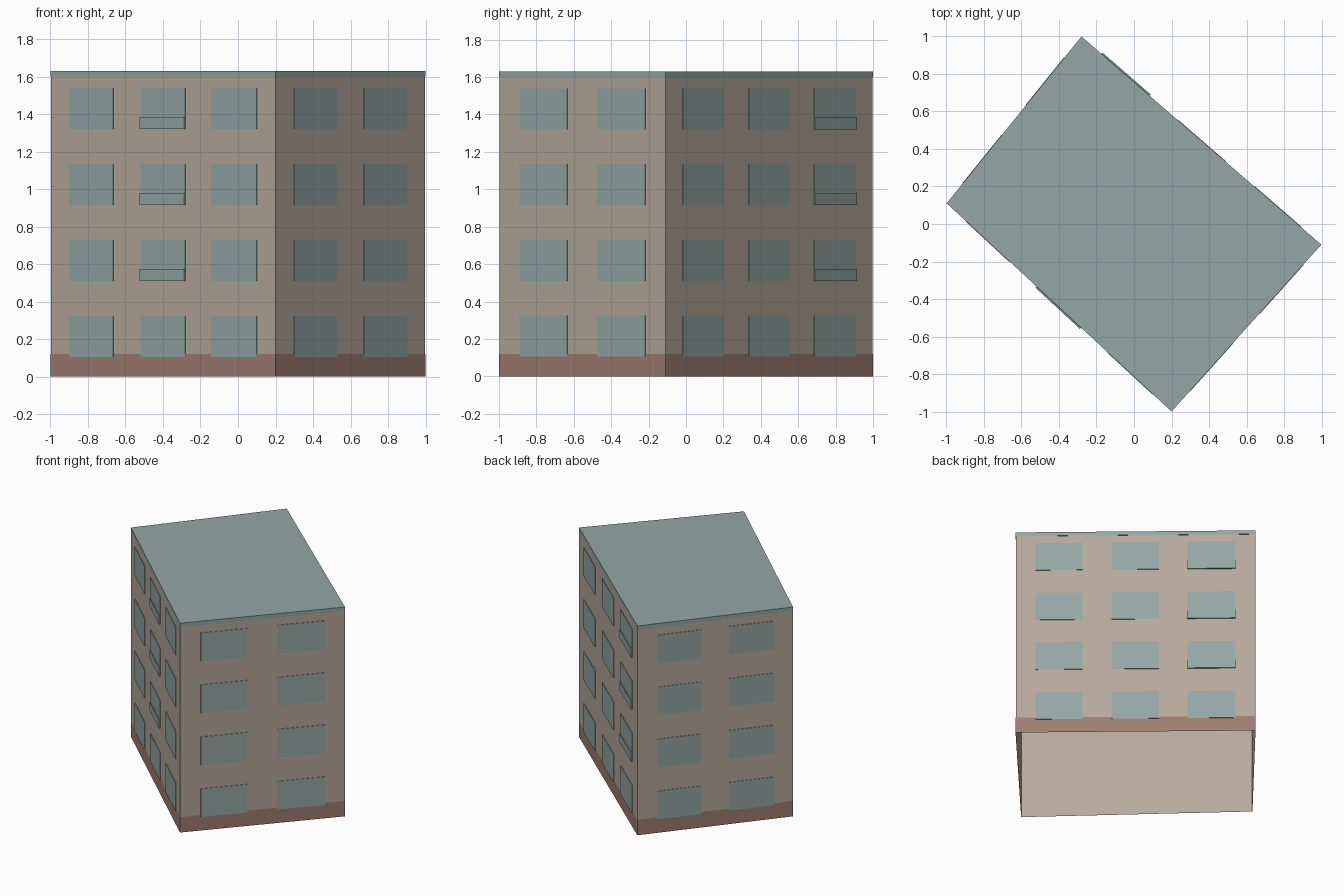
import bpy
from mathutils import Vector

cube = bpy.data.objects.get("Cube")
if cube:
    bpy.data.objects.remove(cube, do_unlink=True)


def material(name, rgb):
    m = bpy.data.materials.new(name)
    m.use_nodes = True
    m.diffuse_color = (*rgb, 1)
    m.node_tree.nodes["Principled BSDF"].inputs["Base Color"].default_value = (*rgb, 1)
    return m


BEIGE = material("beige plaster", (0.47, 0.40, 0.33))
BROWN = material("brown plinth", (0.35, 0.205, 0.16))
TEAL = material("grey teal", (0.30, 0.385, 0.38))

# Footprint, counter-clockwise from the west corner
WEST, SOUTH = Vector((-0.997, 0.11, 0)), Vector((0.2, -0.998, 0))
EAST, NORTH = Vector((0.997, -0.11, 0)), Vector((-0.28, 0.998, 0))
CORNERS = [WEST, SOUTH, EAST, NORTH]
HEIGHT, PLINTH, EAVES = 1.63, 0.12, 1.6
SILLS = [0.105, 0.51, 0.915, 1.32]
PANE = 0.22


def add(name, verts, faces, mat):
    mesh = bpy.data.meshes.new(name)
    mesh.from_pydata(verts, [], faces)
    mesh.materials.append(mat)
    ob = bpy.data.objects.new(name, mesh)
    bpy.context.collection.objects.link(ob)
    return ob


def ring(name, z0, z1, scale, mat, cap):
    """Walls along the footprint, with an optional top face."""
    verts = [(c.x * scale, c.y * scale, z) for z in (z0, z1) for c in CORNERS]
    faces = [(i, (i + 1) % 4, (i + 1) % 4 + 4, i + 4) for i in range(4)]
    if cap:
        faces.append((4, 5, 6, 7))
    return add(name, verts, faces, mat)


def wall_box(p, q, t0, t1, z0, z1, depth):
    """Corners and faces of a thin box standing on the wall from p to q."""
    out = (q - p).cross(Vector((0, 0, 1))).normalized()
    verts = []
    for d in (0, depth):
        for t, z in ((t0, z0), (t1, z0), (t1, z1), (t0, z1)):
            verts.append(p.lerp(q, t) + out * d + Vector((0, 0, z)))
    faces = [(4, 5, 6, 7)]
    faces += [(i, (i + 1) % 4, (i + 1) % 4 + 4, i + 4) for i in range(4)]
    return verts, faces


# Main shell, open underneath, with plinth and roof bands
ring("walls", 0, EAVES, 1, BEIGE, False)
ring("plinth", 0, PLINTH, 1.002, BROWN, False)
ring("roof", EAVES, HEIGHT, 1.002, TEAL, True)

# Windows: three columns on the long sides, two on the short sides
LONG = [(0.083, 0.279), (0.4, 0.598), (0.716, 0.917)]
SHORT = [(0.125, 0.41), (0.59, 0.88)]
for side, columns in enumerate((LONG, SHORT, LONG, SHORT)):
    p, q = CORNERS[side], CORNERS[(side + 1) % 4]
    verts, faces = [], []
    for t0, t1 in columns:
        for sill in SILLS:
            v, f = wall_box(p, q, t0, t1, sill, sill + PANE, 0.004)
            faces += [tuple(i + len(verts) for i in face) for face in f]
            verts += v
    side_name = ("front", "right", "back", "left")[side]
    add(side_name + "_windows", verts, faces, TEAL)

# Shallow window guards on the upper floors of one column per long side
for name, p, q, (t0, t1) in (("front", WEST, SOUTH, LONG[1]),
                             ("back", EAST, NORTH, LONG[2])):
    for floor, sill in enumerate(SILLS[1:], 2):
        add(f"{name}_window_guard_{floor}",
            *wall_box(p, q, t0, t1, sill, sill + 0.065, 0.01), TEAL)
